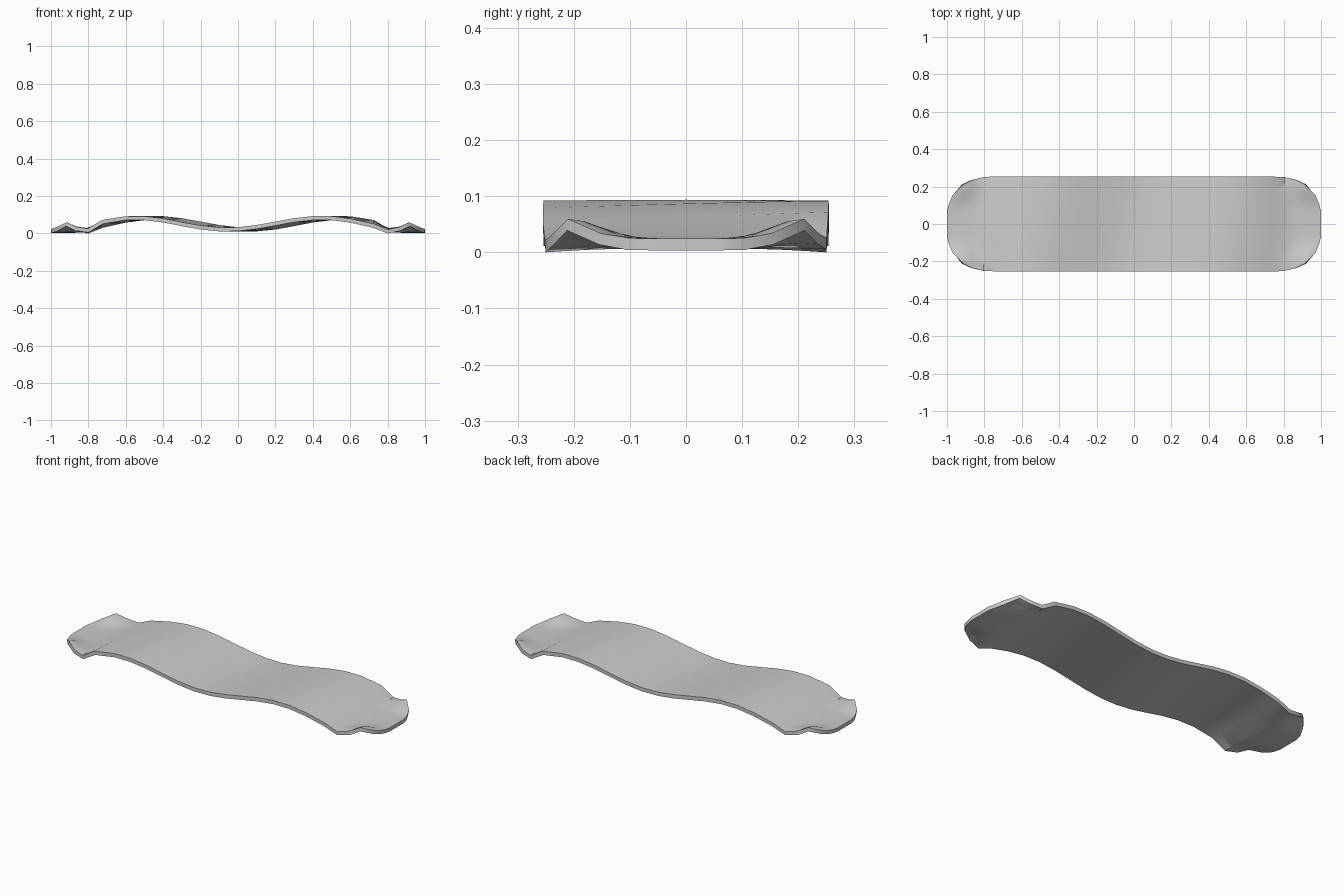
import bpy, bmesh, math

if "Cube" in bpy.data.objects:
    bpy.data.objects.remove(bpy.data.objects["Cube"])

THICK = 0.021

# Half-width of the plan outline at points along the length
OUTLINE = [(0.0, .254), (0.1, .254), (0.2, .254), (0.3, .254), (0.4, .254), (0.5, .254),
           (0.6, .254), (0.72, .254), (0.8, .25), (0.87, .235), (0.92, .212),
           (0.965, .155), (0.99, .105), (1.0, .065)]
ROWS = 16


def underside(x, y):
    """Height of the lower surface: a lengthwise wave, slightly skewed, with lifted corners."""
    ax, ay = abs(x), abs(y)
    shift = 0.2 * y
    wave = 0.045 - 0.035 * math.cos(2 * math.pi * (x - shift))
    # the middle valley is shallower than the end valleys
    wave += 0.008 * math.exp(-(x / 0.25) ** 2)
    # flatten the wave towards both ends
    k = min(max((ax - 0.7) / 0.15, 0), 1)
    k = k * k * (3 - 2 * k)
    low = 0.011 - 0.01 * (ay / 0.25) ** 2 * math.exp(-((ax - 0.79) / 0.08) ** 2)
    z = wave * (1 - k) + low * k
    # raised corner tips
    z += 0.036 * math.exp(-((ax - 0.92) / 0.055) ** 2 - ((ay - 0.212) / 0.075) ** 2)
    return z


# Wavy sheet grid following the rounded outline
stations = [(-x, h) for x, h in reversed(OUTLINE[1:])] + OUTLINE
bm = bmesh.new()
grid = []
for x, h in stations:
    ys = [h * (2 * j / ROWS - 1) for j in range(ROWS + 1)]
    grid.append([bm.verts.new((x, y, underside(x, y))) for y in ys])
for a, b in zip(grid, grid[1:]):
    for j in range(ROWS):
        bm.faces.new((a[j], b[j], b[j + 1], a[j + 1]))

low = min(v.co.z for v in bm.verts)
for v in bm.verts:
    v.co.z -= low
mesh = bpy.data.meshes.new("wavy_strip")
bm.to_mesh(mesh)
bm.free()
strip = bpy.data.objects.new("wavy_strip", mesh)
bpy.context.collection.objects.link(strip)

# Thickness, built upwards from the lower surface
solid = strip.modifiers.new("thickness", 'SOLIDIFY')
solid.thickness = THICK
solid.offset = 1

# Smooth faces with a crisp rim
bpy.context.view_layer.objects.active = strip
strip.select_set(True)
bpy.ops.object.modifier_apply(modifier=solid.name)
bpy.ops.object.shade_smooth_by_angle(angle=math.radians(35))
